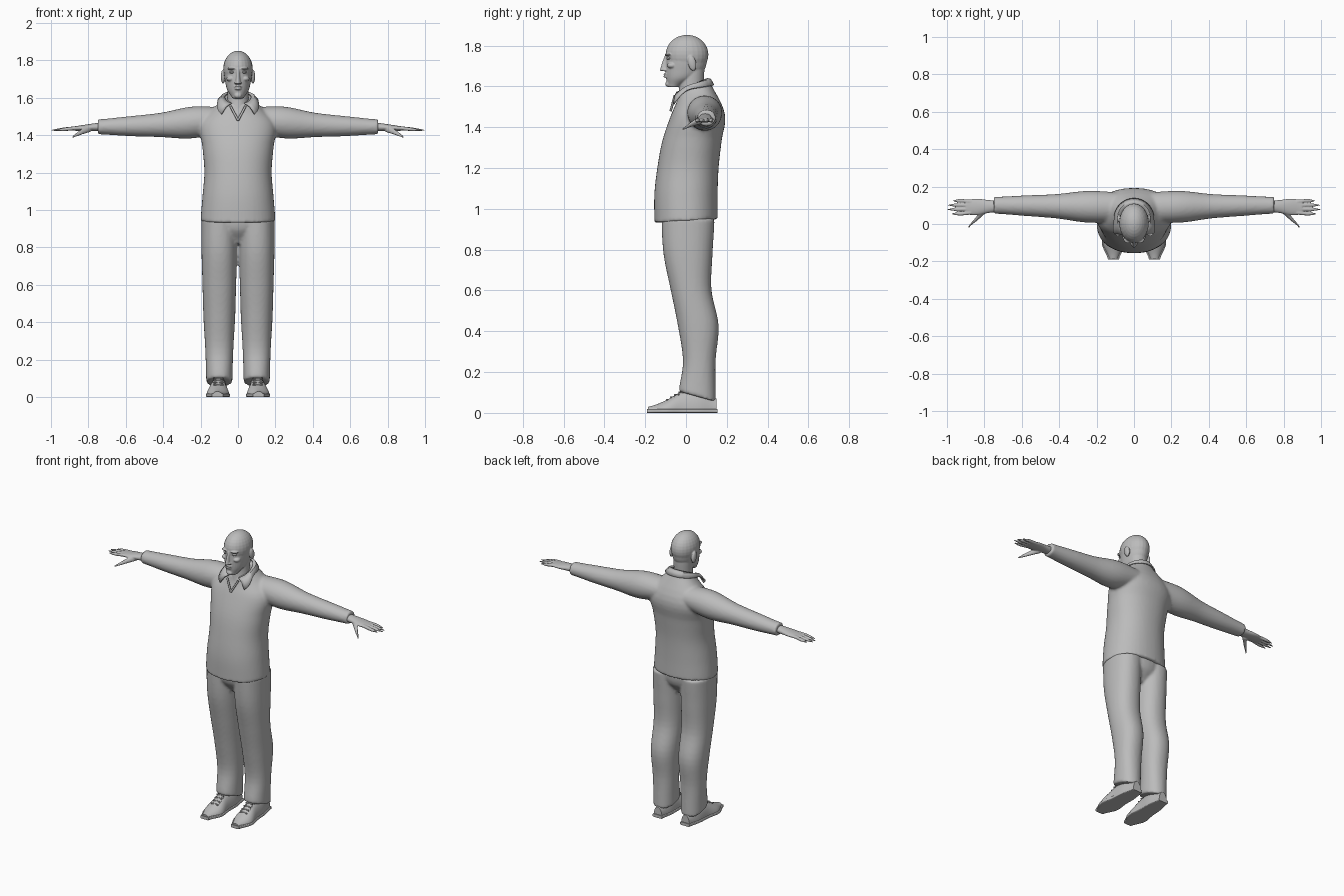
import bpy, bmesh, math
from mathutils import Matrix, Vector

cube = bpy.data.objects.get("Cube")
if cube:
    bpy.data.objects.remove(cube, do_unlink=True)

GREY = (0.5, 0.5, 0.5, 1)
material = bpy.data.materials.new("plain grey")
material.use_nodes = True
material.diffuse_color = GREY
material.node_tree.nodes["Principled BSDF"].inputs["Base Color"].default_value = GREY

MIRROR = {"left": 1, "right": -1}
AXES = {"x": (0, 1, 2), "y": (1, 0, 2), "z": (2, 0, 1)}


def blend(keys, amount):
    """Smooth curve through evenly spaced key values; a plain number is constant."""
    if not isinstance(keys, list):
        return keys
    last = len(keys) - 1
    index = min(int(amount * last), last - 1)
    u = amount * last - index
    before, start = keys[max(index - 1, 0)], keys[index]
    end, after = keys[index + 1], keys[min(index + 2, last)]
    slope_in, slope_out = (end - before) / 2, (after - start) / 2
    rise = end - start
    return start + u * (slope_in + u * (3 * rise - 2 * slope_in - slope_out
                                        + u * (slope_in + slope_out - 2 * rise)))


def loft(bm, axis, start, stop, centre, radius, side=1, tilt=0, power=2, floor=0, sides=32, steps=24):
    """Closed skin through oval sections whose centre and radii follow key values."""
    along, across, up = AXES[axis]
    loops = []
    for step in range(steps + 1):
        amount = step / steps
        middle = [blend(keys, amount) for keys in centre]
        size = [blend(keys, amount) for keys in radius]
        lean = blend(tilt, amount)
        loop = []
        for k in range(sides):
            angle = math.tau * k / sides
            offset = [r * math.copysign(abs(w) ** (2 / power), w)
                      for r, w in zip(size, (math.cos(angle), math.sin(angle)))]
            point = Vector()
            point[along] = start + (stop - start) * amount + lean * offset[1]
            point[across] = middle[0] + offset[0]
            point[up] = middle[1] + offset[1]
            point.z = max(point.z, floor)
            point.x *= side
            loop.append(bm.verts.new(point))
        loops.append(loop)
    for low, high in zip(loops, loops[1:]):
        for k in range(sides):
            bm.faces.new((low[k - 1], low[k], high[k], high[k - 1]))
    bm.faces.new(loops[0])
    bm.faces.new(loops[-1])


def ball(bm, centre, size, turn=0):
    """Ellipsoid, turned about x."""
    matrix = Matrix.Translation(centre) @ Matrix.Rotation(turn, 4, "X") @ Matrix.Diagonal((*size, 1))
    bmesh.ops.create_uvsphere(bm, u_segments=24, v_segments=16, radius=1, matrix=matrix)


def rod(bm, start, stop, radius):
    """Round bar between two points."""
    start, stop = Vector(start), Vector(stop)
    turn = (stop - start).to_track_quat("Z", "Y").to_matrix().to_4x4()
    bmesh.ops.create_cone(bm, cap_ends=True, segments=10, radius1=radius, radius2=radius,
                          depth=(stop - start).length,
                          matrix=Matrix.Translation((start + stop) / 2) @ turn)


def finish(bm, name, voxel=None):
    """Make the object; with a voxel size, fuse its pieces into one soft skin."""
    bmesh.ops.recalc_face_normals(bm, faces=bm.faces[:])
    mesh = bpy.data.meshes.new(name)
    bm.to_mesh(mesh)
    bm.free()
    mesh.materials.append(material)
    mesh.shade_smooth()
    mesh.set_sharp_from_angle(angle=math.radians(50))
    part = bpy.data.objects.new(name, mesh)
    bpy.context.collection.objects.link(part)
    if voxel:
        fuse = part.modifiers.new("fuse", "REMESH")
        fuse.mode, fuse.voxel_size, fuse.use_smooth_shade = "VOXEL", voxel, True
        soften = part.modifiers.new("soften", "SMOOTH")
        soften.factor, soften.iterations = 0.5, 4
    return part


# Shirt: body and sleeves
bm = bmesh.new()
loft(bm, "z", .94, 1.6, centre=(0, [0, 0, .01, .03, .06, .04]),
     radius=([.2, .19, .18, .19, .2, .08], [.155, .155, .15, .145, .13, .075]),
     tilt=[.05, 0, 0, 0, 0, .4], power=2.2, sides=48)
for side in MIRROR.values():
    loft(bm, "x", .08, .75, centre=([.09, .1], [1.48, 1.455, 1.445]),
         radius=([.08, .085, .065, .055, .045], [.07, .085, .065, .053, .04]), side=side)
finish(bm, "shirt", voxel=.009)

# Collar: band folded round the neck, drawn out into two front wings
bm = bmesh.new()
rows = []
for step in range(-15, 16):
    angle = math.radians(step * 10)
    sine, cosine = math.sin(angle), math.cos(angle)
    wing = min(cosine, 0) ** 2
    inner = Vector((.07 * sine, .025 + .08 * cosine, 0))
    inner.z = 1.59 + .45 * inner.y
    outer = Vector((.105 * sine * (1 + .9 * wing), .03 + .105 * cosine, 0))
    outer.z = 1.585 + .15 * outer.y - .085 * wing
    fold = (inner + outer) / 2 + Vector((0, 0, .012))
    rows.append([bm.verts.new(point) for point in (inner, fold, outer)])
for row, following in zip(rows, rows[1:]):
    for k in range(2):
        bm.faces.new((row[k], following[k], following[k + 1], row[k + 1]))
collar = finish(bm, "collar")
cloth = collar.modifiers.new("cloth", "SOLIDIFY")
cloth.thickness, cloth.offset = .008, 0

# Open neckline edges
bm = bmesh.new()
for side in MIRROR.values():
    rod(bm, (0, -.075, 1.48), (side * .04, -.055, 1.555), radius=.006)
finish(bm, "neckline")

# Trousers: hips and legs
bm = bmesh.new()
loft(bm, "z", .82, .97, centre=(0, .01), radius=([.05, .16, .19], [.07, .12, .13]))
for side in MIRROR.values():
    loft(bm, "z", .08, .95, centre=(.1, [.055, .065, .06, .025, .01, .01]),
         radius=([.07, .075, .085, .09, .095, .095], [.09, .08, .1, .1, .12, .13]),
         side=side, tilt=[-.28, 0, 0, 0, 0, 0], power=2.2)
finish(bm, "trousers", voxel=.009)

# Shoes: uppers, soles and laces
SHOE_WIDTH = [.03, .046, .05, .06, .025]
SHOE_LINE = [.1, .11]
for label, side in MIRROR.items():
    bm = bmesh.new()
    loft(bm, "y", .15, -.185, centre=(SHOE_LINE, .01),
         radius=(SHOE_WIDTH, [.06, .1, .095, .05, .02]), side=side, floor=.01)
    finish(bm, label + "_shoe")

    bm = bmesh.new()
    loft(bm, "y", .155, -.19, centre=(SHOE_LINE, .01),
         radius=([width + .004 for width in SHOE_WIDTH], .01), side=side, power=6)
    finish(bm, label + "_sole")

    bm = bmesh.new()
    for k in range(4):
        y, z = -.085 + k * .02, .065 + k * .012
        for slant in (-.01, .01):
            rod(bm, (side * .08, y - slant, z), (side * .13, y + slant, z), radius=.004)
    finish(bm, label + "_laces")

# Hands: palm, four fingers and thumb
for label, side in MIRROR.items():
    bm = bmesh.new()
    loft(bm, "x", .72, .9, centre=([.095, .09], [1.445, 1.435]),
         radius=([.03, .035, .044, .04], [.024, .02, .015, .01]), side=side)
    for k in range(4):
        spread = .055 + .023 * k
        tip = 1 - .012 * (k - 1.4) ** 2
        loft(bm, "x", .87, tip, centre=([.09 + (spread - .09) * .85, spread, spread], [1.437, 1.427]),
             radius=([.01, .01, .009, .003], [.01, .01, .008, .003]), side=side, sides=14)
    thickness = [.02, .015, .01, .004]
    loft(bm, "y", .075, -.02, centre=([.8, .84, .885], [1.435, 1.415, 1.39]),
         radius=(thickness, thickness), side=side, sides=16)
    finish(bm, label + "_hand", voxel=.0035)

# Head: cranium, face and neck
bm = bmesh.new()
ball(bm, (0, .005, 1.755), (.079, .105, .097))
loft(bm, "z", 1.597, 1.77, centre=(0, [-.06, -.022, -.004, .003, .005]),
     radius=([.03, .057, .068, .074, .075], [.03, .075, .095, .1, .1]))
loft(bm, "z", 1.48, 1.68, centre=(0, [.02, .03]), radius=([.075, .057, .057], [.07, .06, .06]))

# Nose, lips, chin, brows, cheeks and ears
loft(bm, "z", 1.675, 1.755, centre=(0, [-.108, -.1, -.092]),
     radius=([.014, .01, .009], [.02, .018, .012]), sides=18)
ball(bm, (0, -.098, 1.66), (.021, .013, .005))
ball(bm, (0, -.097, 1.648), (.018, .014, .006))
ball(bm, (0, -.088, 1.612), (.02, .014, .015))
for side in MIRROR.values():
    ball(bm, (side * .013, -.104, 1.68), (.007, .01, .007))
    ball(bm, (side * .03, -.083, 1.756), (.027, .021, .007))
    ball(bm, (side * .04, -.068, 1.702), (.022, .025, .015))
    ball(bm, (side * .08, .03, 1.713), (.012, .02, .038), turn=.2)
finish(bm, "head", voxel=.0035)

# Eyes
bm = bmesh.new()
for side in MIRROR.values():
    ball(bm, (side * .032, -.083, 1.737), (.014, .012, .007))
finish(bm, "eyes")
